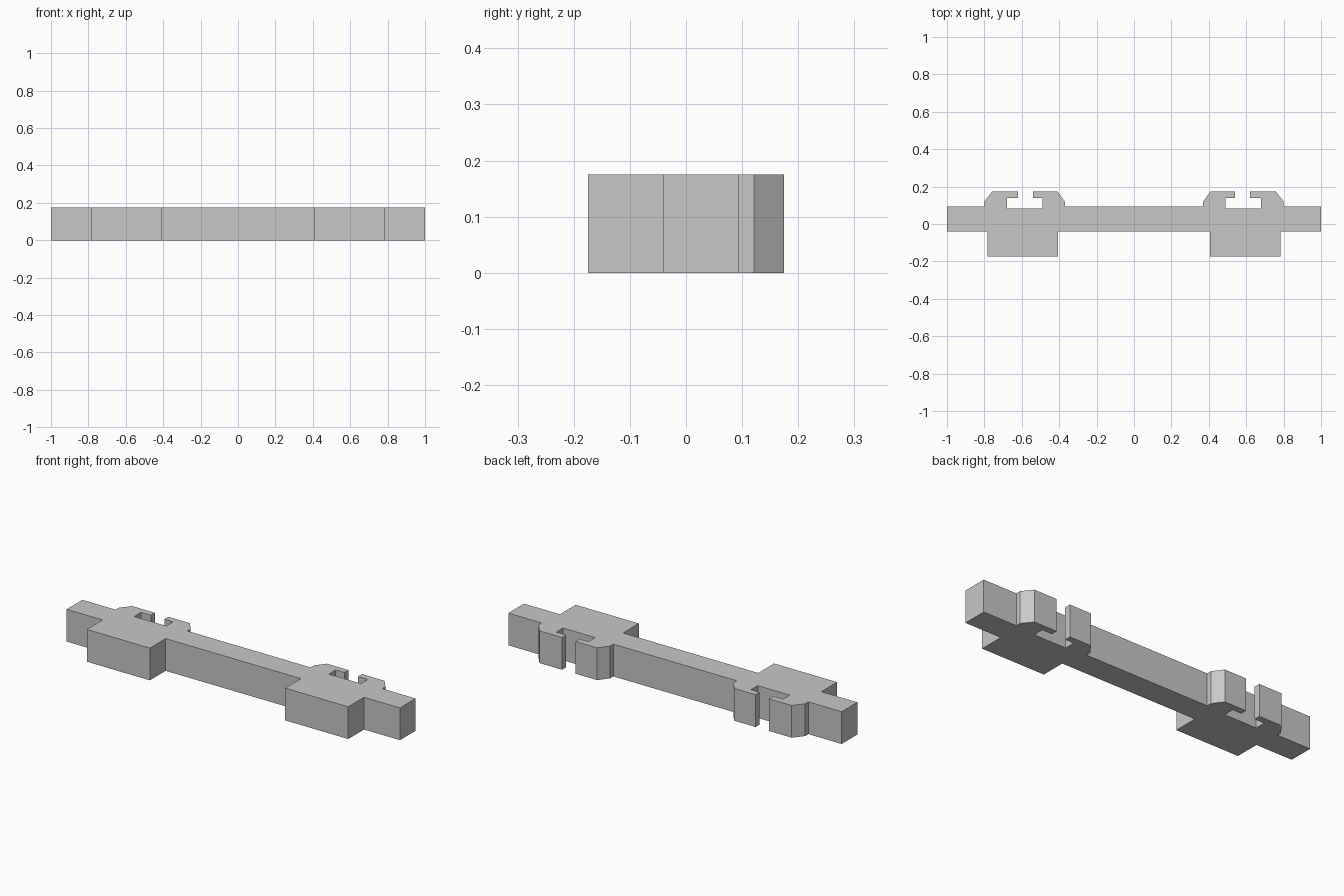
import bpy
import bmesh

cube = bpy.data.objects.get("Cube")
if cube:
    bpy.data.objects.remove(cube, do_unlink=True)

HEIGHT = 0.175

grey = bpy.data.materials.new("plain grey")
grey.use_nodes = True
colour = (0.58, 0.58, 0.58, 1)
grey.diffuse_color = colour
grey.node_tree.nodes["Principled BSDF"].inputs["Base Color"].default_value = colour

# Left half outline: front edge with block, end of bar, then the slotted clip
half = [
    (0.406, -0.04), (0.406, -0.175), (0.784, -0.175), (0.784, -0.04),
    (1, -0.04), (1, 0.094),
    (0.8, 0.094), (0.8, 0.121), (0.757, 0.175), (0.621, 0.175),
    (0.621, 0.14), (0.68, 0.14), (0.68, 0.082),
    (0.488, 0.082), (0.488, 0.14), (0.54, 0.14),
    (0.54, 0.175), (0.41, 0.175), (0.37, 0.121), (0.37, 0.094),
]
outline = half + [(-x, y) for x, y in reversed(half)]

# Extrude the mirrored outline into one solid bar
bm = bmesh.new()
base = bm.faces.new([bm.verts.new((x, y, 0)) for x, y in outline])
top = bmesh.ops.extrude_face_region(bm, geom=[base], use_keep_orig=True)
bmesh.ops.translate(bm, vec=(0, 0, HEIGHT),
                    verts=[v for v in top["geom"] if isinstance(v, bmesh.types.BMVert)])
bmesh.ops.recalc_face_normals(bm, faces=bm.faces[:])

mesh = bpy.data.meshes.new("clip_bar")
bm.to_mesh(mesh)
bm.free()
mesh.materials.append(grey)
bar = bpy.data.objects.new("clip_bar", mesh)
bpy.context.collection.objects.link(bar)
